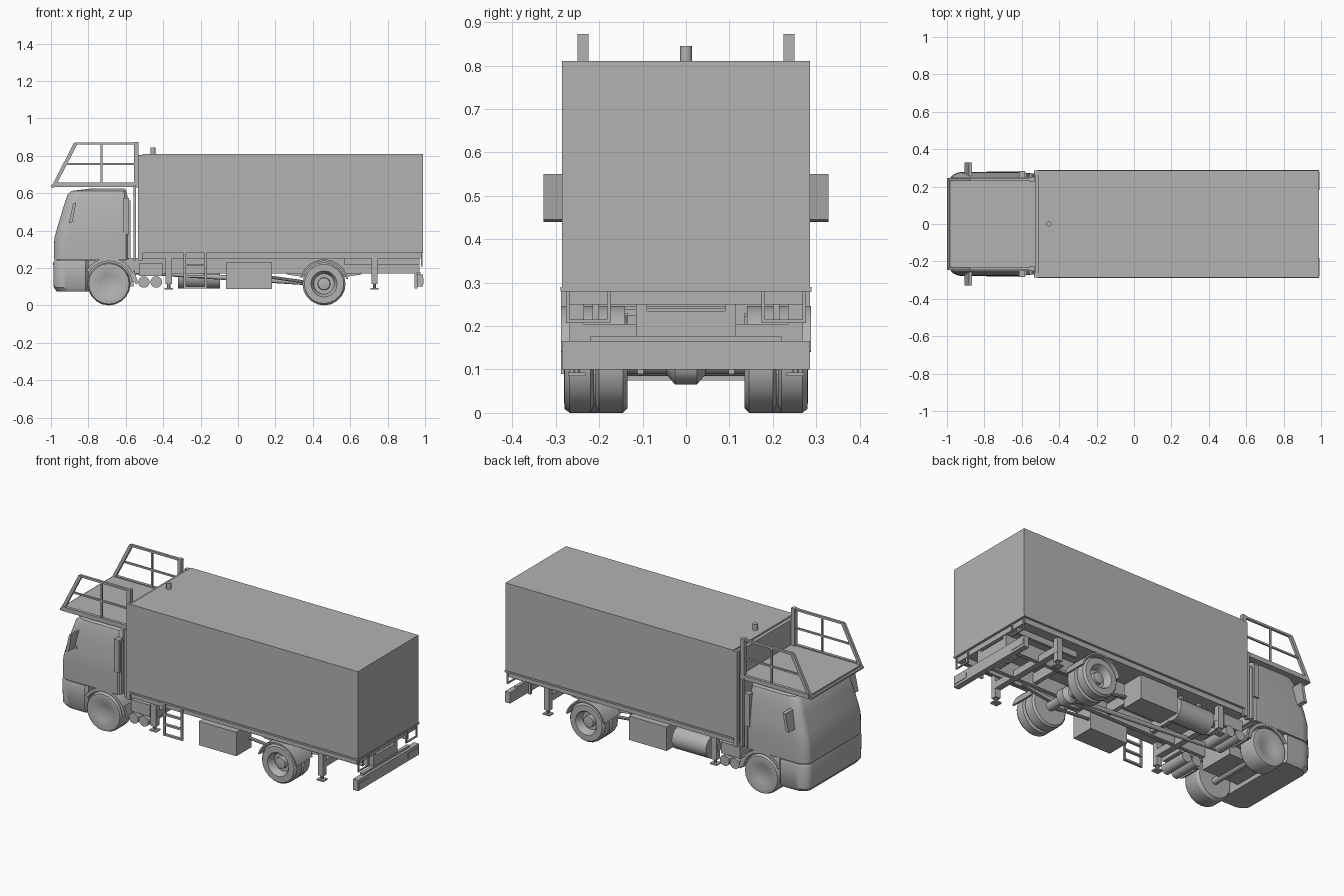
import bpy, bmesh, math
from mathutils import Vector

if "Cube" in bpy.data.objects:
    bpy.data.objects.remove(bpy.data.objects["Cube"])

grey = bpy.data.materials.new("plain grey")
grey.diffuse_color = (0.45, 0.45, 0.45, 1)
grey.use_nodes = True
grey.node_tree.nodes["Principled BSDF"].inputs["Base Color"].default_value = grey.diffuse_color


def make(name, verts, faces, smooth=False):
    me = bpy.data.meshes.new(name)
    me.from_pydata([tuple(v) for v in verts], [], faces)
    bm = bmesh.new()
    bm.from_mesh(me)
    bmesh.ops.recalc_face_normals(bm, faces=bm.faces)
    bm.to_mesh(me)
    bm.free()
    me.materials.append(grey)
    ob = bpy.data.objects.new(name, me)
    bpy.context.collection.objects.link(ob)
    if smooth:
        bpy.ops.object.select_all(action='DESELECT')
        ob.select_set(True)
        bpy.context.view_layer.objects.active = ob
        bpy.ops.object.shade_smooth_by_angle(angle=math.radians(32))
    return ob


def loft(name, rings, smooth=False, caps=True, loop=False):
    n, m = len(rings[0]), len(rings)
    verts = [v for r in rings for v in r]
    faces = [(i * n + j, i * n + (j + 1) % n, (i + 1) % m * n + (j + 1) % n, (i + 1) % m * n + j)
             for i in range(m if loop else m - 1) for j in range(n)]
    if caps and not loop:
        faces += [tuple(range(n)), tuple(range((m - 1) * n, m * n))]
    return make(name, verts, faces, smooth)


def prism(name, pts, y0, y1):
    return loft(name, [[(x, y, z) for x, z in pts] for y in (y0, y1)])


def box(name, x0, x1, y0, y1, z0, z1):
    return prism(name, [(x0, z0), (x1, z0), (x1, z1), (x0, z1)], y0, y1)


def rod(name, a, b, r, n=12):
    a, b = Vector(a), Vector(b)
    d = (b - a).normalized()
    u = d.orthogonal().normalized()
    w = d.cross(u)
    circ = [r * (math.cos(t) * u + math.sin(t) * w)
            for t in (2 * math.pi * (k + .5) / n for k in range(n))]
    return loft(name, [[p + c for c in circ] for p in (a, b)], n > 6)


def lathe(name, x, z, prof, side, n=20):
    # profile of (radius, y) revolved around a wheel axis
    rings = [[(x + r * math.cos(2 * math.pi * k / n), side * y, z + r * math.sin(2 * math.pi * k / n))
              for k in range(n)] for r, y in prof]
    return loft(name, rings, True)


def arch(name, x, z, r0, r1, a0, a1, y0, y1, n=12):
    angs = [math.radians(a0 + (a1 - a0) * k / n) for k in range(n + 1)]
    rings = [[(x + r * math.cos(a), y, z + r * math.sin(a))
              for r, y in ((r0, y0), (r1, y0), (r1, y1), (r0, y1))] for a in angs]
    return loft(name, rings, True)


def plan(z, xf, xr, hw, rx, ry):
    # cab outline seen from above, rounded at the front corners
    q = [math.pi / 2 * k / 6 for k in range(7)]
    half = [(xf + rx * (1 - math.cos(t)), hw - ry + ry * math.sin(t)) for t in q] + \
           [(xr - .015, hw), (xr, hw - .015)]
    return [(x, y, z) for x, y in half] + [(x, -y, z) for x, y in reversed(half)]


# cab shell and bumper
loft("cab", [plan(*s) for s in (
    (.245, -.985, -.585, .275, .07, .05), (.36, -.982, -.585, .277, .07, .05),
    (.42, -.965, -.585, .275, .07, .05), (.52, -.935, -.588, .262, .065, .045),
    (.59, -.912, -.592, .25, .06, .04), (.612, -.89, -.597, .243, .06, .04),
    (.625, -.78, -.605, .225, .06, .04))], True)
loft("cab_bumper", [plan(*s) for s in (
    (.075, -.97, -.80, .262, .07, .05), (.095, -.985, -.80, .275, .07, .05),
    (.225, -.988, -.80, .278, .07, .05), (.24, -.983, -.80, .273, .07, .05))], True)
box("cab_floor", -.97, -.6, -.25, .25, .237, .25)
box("engine_block", -.82, -.56, -.11, .11, .1, .24)

# cargo body and its base frame
box("cargo_box", -.51, .988, -.285, .285, .285, .81)
box("body_base_frame", -.515, .975, -.275, .275, .25, .286)
box("box_edge_lip", -.515, .99, -.289, .289, .28, .29)
box("box_front_frame", -.53, -.505, -.275, .275, .25, .80)
rod("roof_vent", (-.455, 0, .80), (-.455, 0, .845), .014)

# platform above the cab
box("platform_deck", -.985, -.51, -.238, .238, .632, .652)
rod("platform_front_edge", (-.99, -.243, .637), (-.99, .243, .637), .01, 8)

# chassis centre parts
box("rear_crossmember", .955, .97, -.1, .1, .165, .235)
box("rear_bumper", .957, .99, -.285, .285, .1, .165)
box("bumper_top_strip", .955, .975, -.22, .22, .165, .177)
rod("prop_shaft", (-.56, 0, .18), (.46, 0, .115), .013)
rod("rear_axle", (.46, -.2, .115), (.46, .2, .115), .026)
rod("front_axle", (-.69, -.2, .105), (-.69, .2, .105), .02)
lathe("differential", .46, .115, [(.02, -.05), (.05, -.025), (.05, .025), (.02, .05)], 1, 12)
for k, x in enumerate((-.37, .73)):
    box(f"stabiliser_beam_{k}", x - .018, x + .018, -.26, .26, .165, .205)
for k, x in enumerate((-.2, .1, .3, .6, .85)):
    box(f"frame_crossmember_{k}", x - .012, x + .012, -.1, .1, .18, .24)

# parts repeated on both sides
for s, tag in ((-1, "right"), (1, "left")):
    def sbox(name, x0, x1, y0, y1, z0, z1):
        return box(f"{name}_{tag}", x0, x1, s * y0, s * y1, z0, z1)

    def srod(name, a, b, r, n=8):
        return rod(f"{name}_{tag}", (a[0], s * a[1], a[2]), (b[0], s * b[1], b[2]), r, n)

    # wheels
    lathe(f"front_wheel_{tag}", -.69, .115, [(.06, .165), (.105, .165), (.115, .18), (.115, .262),
          (.108, .278), (.09, .281), (.05, .268), (.015, .262)], s)
    lathe(f"rear_inner_tyre_{tag}", .46, .115, [(.05, .135), (.105, .135), (.115, .145),
          (.115, .2), (.1, .208), (.05, .208)], s)
    lathe(f"rear_outer_tyre_{tag}", .46, .115, [(.05, .212), (.1, .212), (.115, .22), (.115, .268),
          (.105, .28), (.07, .281), (.064, .274), (.055, .235), (.034, .235),
          (.032, .262), (.018, .265)], s)
    # mudguards
    arch(f"front_mudguard_{tag}", -.69, .115, .122, .14, 5, 150, s * .15, s * .274)
    prism(f"front_mudflap_{tag}", [(-.57, .17), (-.555, .19), (-.535, .12), (-.545, .11)], s * .15, s * .27)
    arch(f"rear_mudguard_{tag}", .46, .115, .122, .131, 12, 165, s * .14, s * .288)
    # frame rails, springs
    sbox("chassis_rail", -.93, .97, .09, .115, .17, .252)
    sbox("side_rail", .57, .97, .2, .215, .215, .252)
    sbox("bumper_bracket", .945, .96, .098, .112, .09, .23)
    for k, (x, xe) in enumerate(((.46, .2), (-.69, .13))):
        prism(f"leaf_spring_{k}_{tag}", [(x - xe, .165), (x, .135), (x + xe, .165),
              (x + xe, .175), (x, .16), (x - xe, .175)], s * .115, s * .133)
    srod("axle_strut", (.18, .15, .15), (.43, .13, .115), .009)
    # stabiliser legs
    for k, x in enumerate((-.37, .73)):
        sbox(f"stabiliser_leg_{k}", x - .017, x + .017, .235, .268, .115, .25)
        srod(f"stabiliser_ram_{k}", (x, .252, .09), (x, .252, .12), .009)
        sbox(f"stabiliser_foot_{k}", x - .022, x + .022, .232, .272, .085, .093)
    # air tanks behind the cab
    for k, x in enumerate((-.503, -.437)):
        srod(f"air_tank_{k}", (x, .09, .125), (x, .262, .125), .031, 14)
    sbox("air_tank_bracket", -.53, -.405, .11, .25, .157, .225)
    # rear lamps and step loops
    sbox("rear_lamp", .988, .993, .183, .28, .115, .145)
    for k, y in enumerate((.178, .272)):
        sbox(f"rear_step_upright_{k}", .978, .986, y - .004, y + .004, .21, .285)
    sbox("rear_step_tread", .978, .986, .174, .276, .207, .215)
    # cab side parts
    prism(f"mirror_{tag}", [(-.905, .44), (-.885, .445), (-.865, .55), (-.882, .545)], s * .255, s * .328)
    sbox("mirror_arm", -.9, -.87, .25, .272, .43, .46)
    sbox("cab_air_deflector", -.615, -.583, .25, .284, .38, .575)
    sbox("cab_rear_strip", -.59, -.575, .245, .272, .25, .56)
    # platform supports and railing
    sbox("platform_post", -.56, -.545, .25, .27, .24, .64)
    sbox("frame_post", -.535, -.51, .262, .285, .24, .805)
    sbox("rail_rear_post", -.557, -.533, .225, .25, .63, .873)
    sbox("rail_deck_side", -.98, -.53, .232, .25, .632, .658)
    sbox("rail_top", -.87, -.55, .231, .245, .86, .872)
    sbox("rail_middle", -.925, -.55, .234, .243, .75, .76)
    sbox("rail_middle_post", -.735, -.725, .234, .243, .65, .862)
    prism(f"rail_slanted_post_{tag}", [(-.998, .632), (-.978, .632), (-.86, .86), (-.865, .872), (-.878, .868)],
          s * .23, s * .246)

# side boxes, fuel tank
box("tool_box_right", -.065, .182, -.275, -.135, .088, .23)
box("tool_box_left", -.065, .182, .135, .275, .088, .23)
rod("fuel_tank", (-.32, .205, .155), (-.095, .205, .155), .066, 20)
for k, x in enumerate((-.27, -.15)):
    box(f"fuel_tank_hanger_{k}", x - .008, x + .008, .11, .215, .2, .25)

# boarding ladder
for k, x in enumerate((-.285, -.172)):
    box(f"ladder_upright_{k}", x - .006, x + .006, -.288, -.276, .09, .285)
for k, z in enumerate((.095, .155, .215)):
    box(f"ladder_rung_{k}", -.285, -.172, -.287, -.272, z - .005, z + .005)
